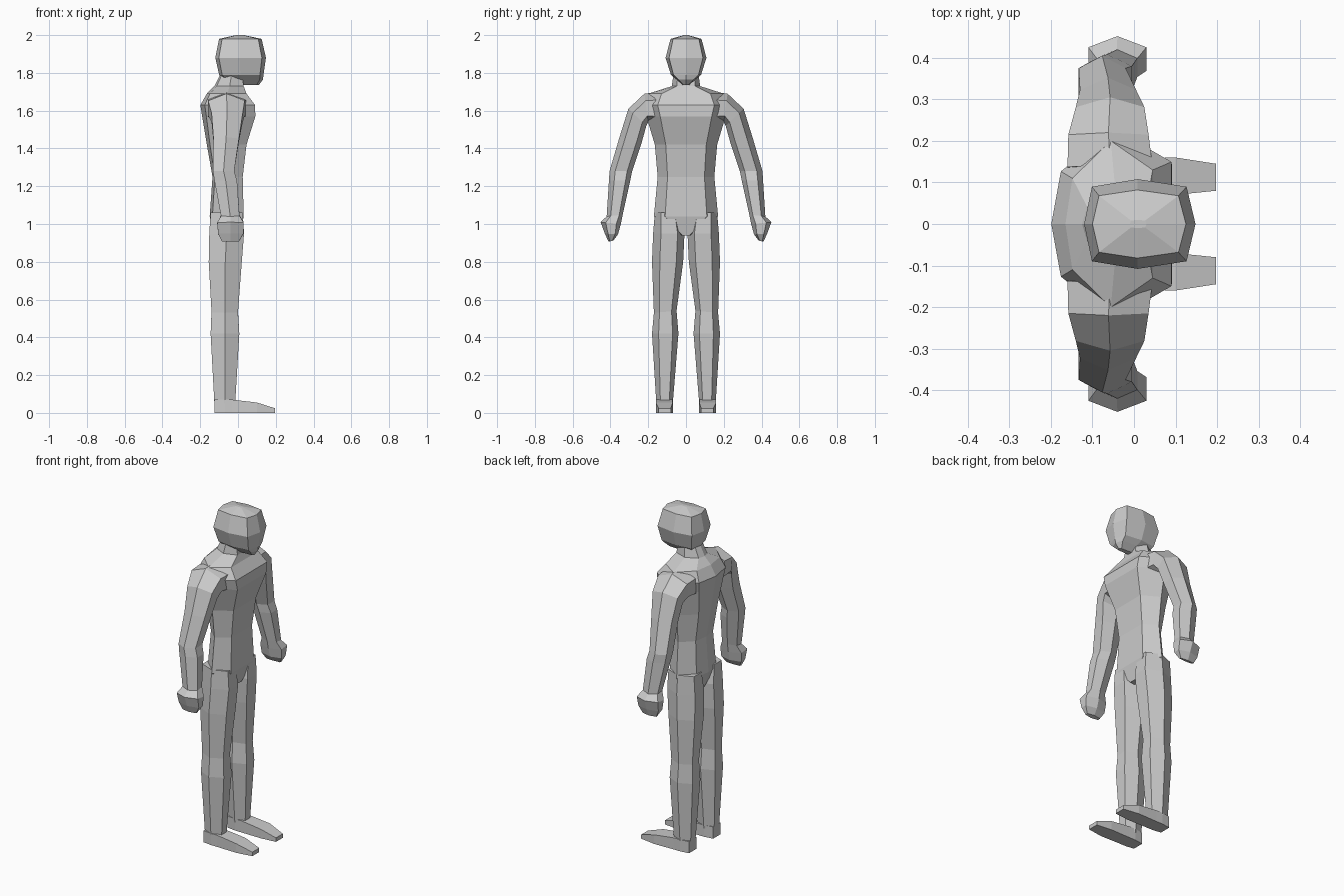
import bpy, bmesh


def loft(name, rings, mirror=False):
    """Skin a list of equal-length point rings, cap both ends."""
    bm = bmesh.new()
    vs = [[bm.verts.new(p) for p in r] for r in rings]
    n = len(vs[0])
    for a, b in zip(vs, vs[1:]):
        for i in range(n):
            j = (i + 1) % n
            bm.faces.new((a[i], a[j], b[j], b[i]))
    bm.faces.new(vs[0])
    bm.faces.new(vs[-1])
    bmesh.ops.recalc_face_normals(bm, faces=bm.faces)
    me = bpy.data.meshes.new(name)
    bm.to_mesh(me)
    bm.free()
    ob = bpy.data.objects.new(name, me)
    bpy.context.collection.objects.link(ob)
    if mirror:
        m = ob.modifiers.new("Mirror", 'MIRROR')
        m.use_axis = (False, True, False)
        m.use_mirror_merge = False
    return ob


def limb_ring(yi, zi, yo, zo, xb, xf):
    """Hexagon between an inner and an outer point, with front and back pairs."""
    def at(x, t):
        return (x, yi + (yo - yi) * t, zi + (zo - zi) * t)
    xm = (xb + xf) / 2
    return [at(xm, 0), at(xf, .22), at(xf, .75), at(xm, 1), at(xb, .75), at(xb, .22)]


def torso_ring(z, xb, xf, w):
    xm = xb + (xf - xb) * .52
    d = xf - xb
    half = [(xf, w * .65), (xm, w), (xb + d * .08, w * .55)]
    return ([(xf, 0, z)] + [(x, y, z) for x, y in half] + [(xb, 0, z)]
            + [(x, -y, z) for x, y in reversed(half)])


def head_ring(z, xb, xf, w):
    d = xf - xb
    half = [(xf - d * .08, w * .83), (xb + d * .48, w), (xb + d * .07, w * .83)]
    return ([(xf, 0, z)] + [(x, y, z) for x, y in half] + [(xb, 0, z)]
            + [(x, -y, z) for x, y in reversed(half)])


# Head, chin to crown
loft("head", [head_ring(*r) for r in [
    (1.735, -.03, .11, .015), (1.765, -.08, .132, .05), (1.79, -.10, .135, .08),
    (1.88, -.12, .148, .108), (1.98, -.10, .125, .082), (2.0, -.01, .03, .01)]])

# Torso with neck
loft("torso", [torso_ring(*r) for r in [
    (.94, -.12, .01, .03), (1.04, -.15, .03, .17), (1.25, -.135, .025, .15),
    (1.42, -.165, .045, .165), (1.57, -.19, .092, .21), (1.63, -.199, .09, .23),
    (1.69, -.165, .045, .20), (1.73, -.125, .03, .075), (1.80, -.09, .02, .065)]])

# Arms with fists
loft("arm", [limb_ring(*r) for r in [
    (.13, 1.53, .14, 1.70, -.16, .045),
    (.20, 1.54, .22, 1.69, -.158, .035),
    (.21, 1.52, .305, 1.61, -.14, .025),
    (.235, 1.43, .352, 1.46, -.13, .005),
    (.285, 1.28, .405, 1.28, -.133, -.02),
    (.295, 1.23, .408, 1.23, -.125, -.005),
    (.335, 1.05, .42, 1.04, -.09, .008),
    (.345, 1.0, .452, 1.01, -.11, .03),
    (.36, .945, .43, .95, -.105, .028),
    (.385, .912, .41, .906, -.085, .005)]], True)

# Legs
loft("leg", [limb_ring(*r) for r in [
    (.03, 1.06, .165, 1.06, -.145, .025),
    (.008, .95, .174, .95, -.152, .032),
    (.015, .80, .18, .80, -.155, .02),
    (.05, .54, .17, .53, -.14, .0),
    (.04, .42, .18, .42, -.145, .007),
    (.07, .05, .157, .05, -.125, -.015)]], True)

# Feet
loft("foot", [[(x, a, 0), (x, b, 0), (x, b, z), (x, a, z)] for x, a, b, z in [
    (-.125, .08, .15, .07), (-.07, .072, .157, .07), (-.03, .072, .157, .07),
    (.10, .07, .16, .055), (.197, .08, .145, .024)]], True)
